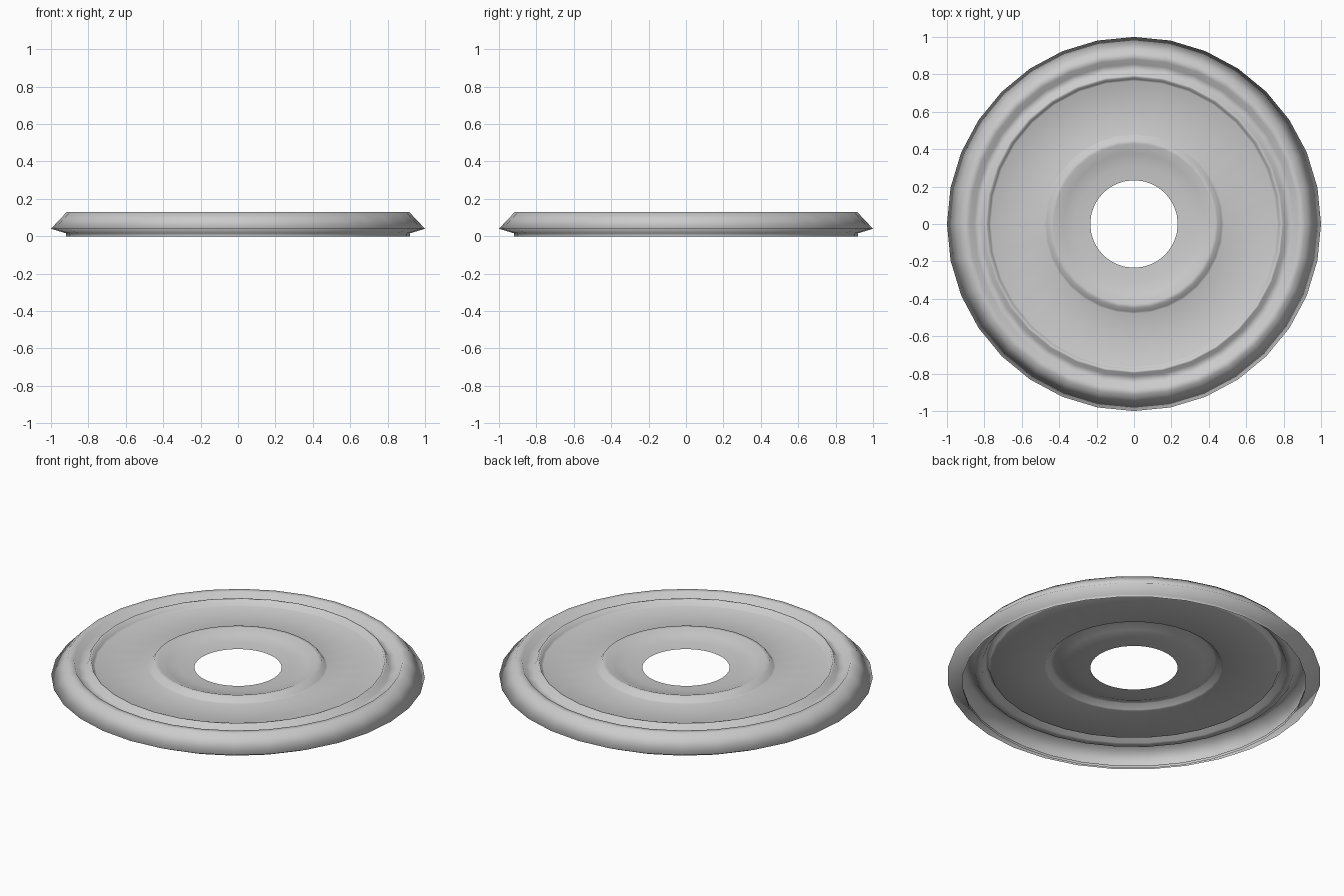
import bpy, bmesh, math

cube = bpy.data.objects.get("Cube")
if cube:
    bpy.data.objects.remove(cube)

SIDES = 32

grey = bpy.data.materials.new("plain_grey")
grey.use_nodes = True
colour = (0.6, 0.6, 0.6, 1)
grey.diffuse_color = colour
grey.node_tree.nodes["Principled BSDF"].inputs["Base Color"].default_value = colour

# Cross-section pieces as (radius, height), from the hole outwards
dish = [(0.234, 0.092), (0.31, 0.097), (0.38, 0.109), (0.43, 0.13)]
inner_ridge = [(0.45, 0.13), (0.47, 0.104)]
flat_face = [(0.48, 0.10), (0.765, 0.10)]
outer_bead = [(0.775, 0.105), (0.785, 0.13), (0.797, 0.13)]
groove = [(0.815, 0.097), (0.855, 0.095), (0.88, 0.13)]
rim = [(0.915, 0.13), (1.0, 0.04), (0.92, 0.016), (0.92, 0.0)]
profile = dish + inner_ridge + flat_face + outer_bead + groove + rim


def lathe(name, section):
    """Revolve an open section around z into one sheet facing up and out."""
    bm = bmesh.new()
    rings = []
    for r, z in section:
        ring = []
        for i in range(SIDES):
            a = math.tau * i / SIDES
            ring.append(bm.verts.new((r * math.cos(a), r * math.sin(a), z)))
        rings.append(ring)
    for inner, outer in zip(rings, rings[1:]):
        for i in range(SIDES):
            j = (i + 1) % SIDES
            face = bm.faces.new((inner[i], outer[i], outer[j], inner[j]))
            face.smooth = True
    mesh = bpy.data.meshes.new(name)
    bm.to_mesh(mesh)
    bm.free()
    mesh.materials.append(grey)
    obj = bpy.data.objects.new(name, mesh)
    bpy.context.collection.objects.link(obj)
    return obj


# Pressed disc with its dished centre, beads and overhanging rim
lathe("ring_disc", profile)
